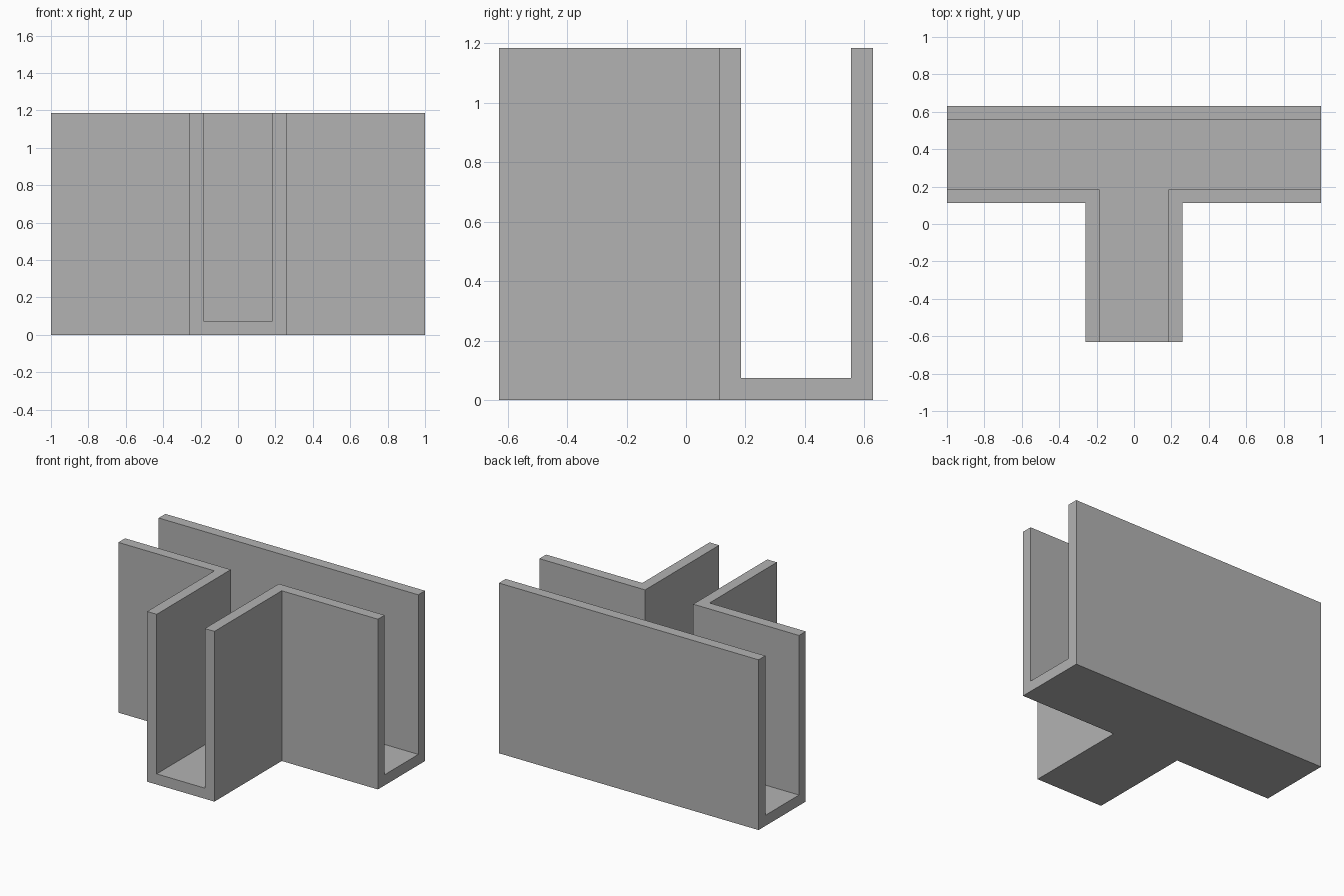
import bpy
import bmesh
from mathutils import Vector

cube = bpy.data.objects.get("Cube")
if cube:
    bpy.data.objects.remove(cube, do_unlink=True)

# Everything is a multiple of the sheet thickness
T = 2 / 27
LENGTH, DEPTH, HEIGHT = 13.5 * T, 8.5 * T, 16 * T
INNER, OUTER = 2.5 * T, 3.5 * T        # half widths of the stem channel and stem
BACK_IN = DEPTH - T                    # inside of the back wall
FRONT_IN = BACK_IN - 2 * INNER         # inside of the front walls
FRONT_OUT = FRONT_IN - T

grey = bpy.data.materials.new("grey")
grey.use_nodes = True
colour = (0.45, 0.45, 0.45, 1)
grey.diffuse_color = colour
grey.node_tree.nodes["Principled BSDF"].inputs["Base Color"].default_value = colour

bm = bmesh.new()


def plan_face(points):
    """Flat face of the floor plan."""
    return bm.faces.new([bm.verts.new((x, y, 0)) for x, y in points])


def mirrored(points):
    return [(-x, y) for x, y in reversed(points)]


def raise_faces(faces, height):
    """Extrude a region upwards and return its new top faces."""
    geom = bmesh.ops.extrude_face_region(bm, geom=faces)["geom"]
    verts = [g for g in geom if isinstance(g, bmesh.types.BMVert)]
    bmesh.ops.translate(bm, verts=verts, vec=Vector((0, 0, height)))
    return [g for g in geom if isinstance(g, bmesh.types.BMFace)]


# Floor plan: T-shaped channel, back wall and two L-shaped corner walls
half_edge = [(INNER, -DEPTH), (INNER, FRONT_IN), (LENGTH, FRONT_IN), (LENGTH, BACK_IN)]
corner = [(INNER, -DEPTH), (OUTER, -DEPTH), (OUTER, FRONT_OUT),
          (LENGTH, FRONT_OUT), (LENGTH, FRONT_IN), (INNER, FRONT_IN)]
plan_face(half_edge + mirrored(half_edge))
plan_face([(-LENGTH, BACK_IN), (LENGTH, BACK_IN), (LENGTH, DEPTH), (-LENGTH, DEPTH)])
plan_face(corner)
plan_face(mirrored(corner))
bmesh.ops.remove_doubles(bm, verts=bm.verts[:], dist=T / 100)

# Floor slab, then the walls standing on it
slab_top = raise_faces(bm.faces[:], T)
walls = [f for f in slab_top if len(f.verts) != 2 * len(half_edge)]
# The extrusion leaves the plan underneath as the underside
for wall in walls:
    raise_faces([wall], HEIGHT - T)
    if wall.is_valid:
        bm.faces.remove(wall)

# Merge flat neighbours and clean up normals
bmesh.ops.dissolve_limit(bm, angle_limit=0.01, verts=bm.verts[:], edges=bm.edges[:])
bmesh.ops.recalc_face_normals(bm, faces=bm.faces[:])

mesh = bpy.data.meshes.new("tee_channel")
bm.to_mesh(mesh)
bm.free()
mesh.materials.append(grey)
tee_channel = bpy.data.objects.new("tee_channel", mesh)
bpy.context.collection.objects.link(tee_channel)
